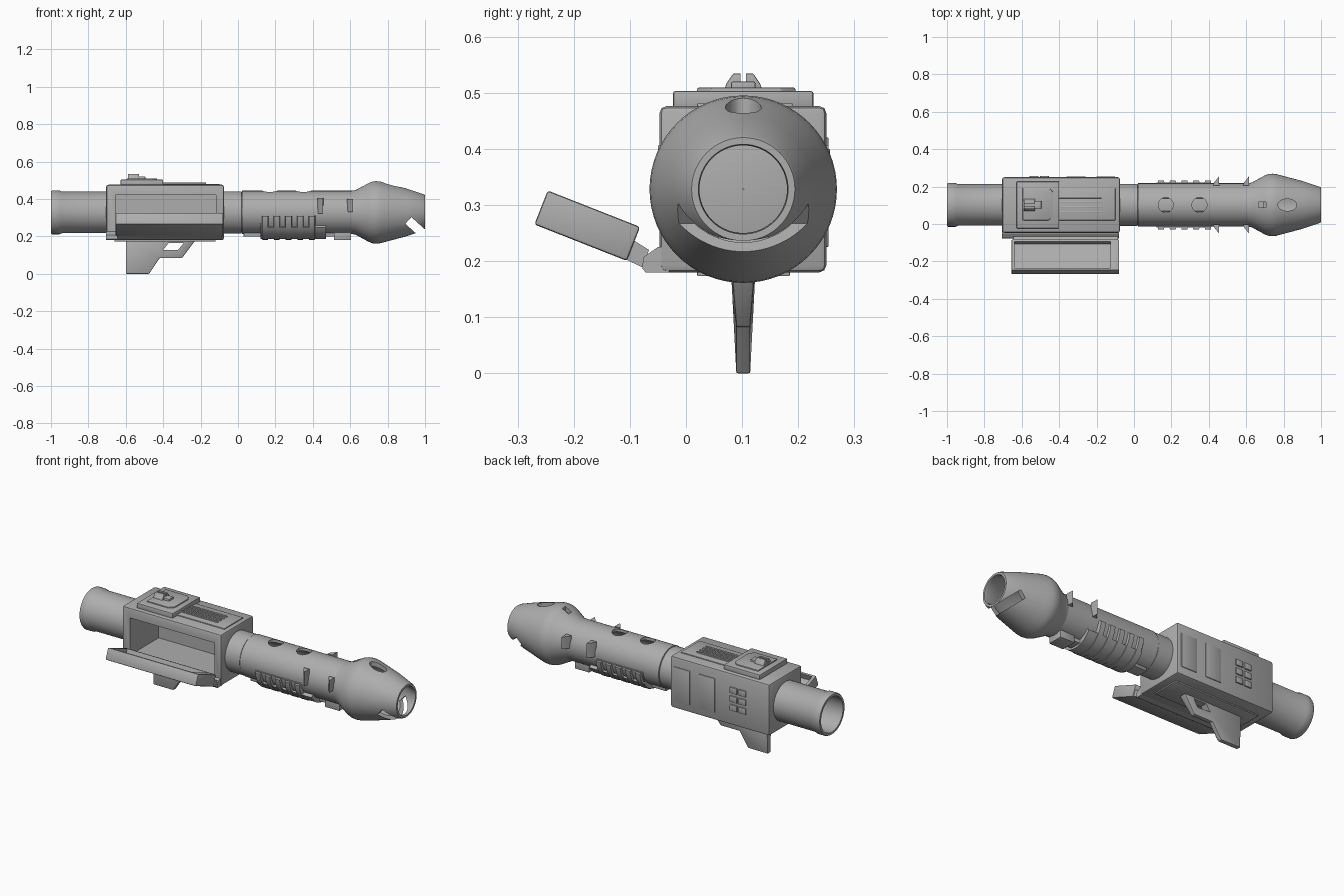
import bpy, bmesh, math
from mathutils import Matrix, Vector

if "Cube" in bpy.data.objects:
    bpy.data.objects.remove(bpy.data.objects["Cube"])

CY, CZ = 0.102, 0.328          # barrel axis
grey = bpy.data.materials.new("gunmetal_grey")
grey.diffuse_color = (0.42, 0.42, 0.42, 1)
grey.use_nodes = True
grey.node_tree.nodes["Principled BSDF"].inputs["Base Color"].default_value = grey.diffuse_color


def finish(name, bm, bevel=0.0):
    bmesh.ops.recalc_face_normals(bm, faces=bm.faces)
    me = bpy.data.meshes.new(name)
    bm.to_mesh(me)
    bm.free()
    ob = bpy.data.objects.new(name, me)
    bpy.context.collection.objects.link(ob)
    me.materials.append(grey)
    if bevel:
        m = ob.modifiers.new("bevel", 'BEVEL')
        m.width, m.segments, m.limit_method = bevel, 2, 'ANGLE'
        apply(ob, m)
    return ob


def apply(ob, mod):
    bpy.context.view_layer.objects.active = ob
    bpy.ops.object.modifier_apply(modifier=mod.name)


def box(name, x, y, z, bevel=0.0, rot=None):
    """Box from (min, max) pairs, optionally turned about its centre."""
    bm = bmesh.new()
    bmesh.ops.create_cube(bm, size=1)
    c = Vector((sum(x) / 2, sum(y) / 2, sum(z) / 2))
    m = Matrix.Translation(c) @ (rot or Matrix()) @ Matrix.Diagonal((x[1] - x[0], y[1] - y[0], z[1] - z[0], 1))
    bm.transform(m)
    return finish(name, bm, bevel)


def prism(name, pts, axis, lo, hi, bevel=0.0):
    """Extrude a profile: 'x' takes (y, z), 'y' takes (x, z), 'z' takes (x, y)."""
    bm = bmesh.new()
    place = {'x': lambda p, t: (t, p[0], p[1]), 'y': lambda p, t: (p[0], t, p[1]),
             'z': lambda p, t: (p[0], p[1], t)}[axis]
    a = [bm.verts.new(place(p, lo)) for p in pts]
    b = [bm.verts.new(place(p, hi)) for p in pts]
    n = len(pts)
    bm.faces.new(a)
    bm.faces.new(b)
    for i in range(n):
        bm.faces.new((a[i], a[(i + 1) % n], b[(i + 1) % n], b[i]))
    return finish(name, bm, bevel)


def lathe(name, prof, a0=0, a1=360, seg=64, zs=1.0):
    """Revolve a closed (x, r) profile about the barrel axis."""
    bm = bmesh.new()
    full = a1 - a0 == 360
    rings = []
    for i in range(seg if full else seg + 1):
        a = math.radians(a0 + (a1 - a0) * i / seg)
        rings.append([bm.verts.new((x, CY + r * math.cos(a), CZ + r * zs * math.sin(a))) for x, r in prof])
    n = len(prof)
    for i in range(seg):
        p, q = rings[i], rings[(i + 1) % len(rings)]
        for j in range(n):
            k = (j + 1) % n
            bm.faces.new((p[j], p[k], q[k], q[j]))
    if not full:
        bm.faces.new(rings[0])
        bm.faces.new(rings[-1])
    bmesh.ops.remove_doubles(bm, verts=bm.verts, dist=1e-5)
    return finish(name, bm)


def cut(ob, cutter):
    m = ob.modifiers.new("cut", 'BOOLEAN')
    m.operation, m.object, m.solver = 'DIFFERENCE', cutter, 'EXACT'
    apply(ob, m)
    bpy.data.objects.remove(cutter)


def round_cutter(x, rx, ry, z0, z1):
    pts = [(x + rx * math.cos(t * math.pi / 16), CY + ry * math.sin(t * math.pi / 16)) for t in range(32)]
    return prism("cutter", pts, 'z', z0, z1)


# rear tube, open at the back
lathe("rear_tube", [(-1, 0.1), (-1, 0.113), (-0.993, 0.117), (-0.955, 0.117), (-0.94, 0.111),
                    (-0.66, 0.111), (-0.66, 0.001), (-0.67, 0.001), (-0.67, 0.1)])

# front barrel with top vent holes
lathe("barrel_collar", [(-0.1, 0.001), (-0.1, 0.113), (0.018, 0.113), (0.02, 0.108), (0.02, 0.001)])
barrel = lathe("front_barrel", [(0.01, 0.1), (0.02, 0.108), (0.022, 0.116), (0.64, 0.116), (0.64, 0.1)])
for x in (0.17, 0.35):
    cut(barrel, round_cutter(x, 0.04, 0.04, 0.38, 0.6))

# flared muzzle with top opening, small slot and slanted gas slit
muzzle = lathe("muzzle", [(0.61, 0.1), (0.61, 0.116), (0.63, 0.12), (0.70, 0.158), (0.72, 0.165), (0.74, 0.167),
                          (0.76, 0.165), (0.79, 0.157), (0.9, 0.128), (0.99, 0.098), (1, 0.092), (1, 0.08),
                          (0.985, 0.078), (0.9, 0.105), (0.75, 0.14), (0.7, 0.13)])
cut(muzzle, round_cutter(0.82, 0.05, 0.032, 0.40, 0.6))
cut(muzzle, box("cutter", (0.665, 0.705), (0.087, 0.117), (0.455, 0.6)))
cut(muzzle, box("cutter", (0.885, 1.085), (-0.2, 0.4), (0.194, 0.242), rot=Matrix.Rotation(math.radians(42), 4, 'Y')))

# side fins, mirrored about the barrel axis
for x, h in ((0.44, 0.042), (0.6, 0.035)):
    for s in (-1, 1):
        prism("side_fin", [(x - 0.016, CY + s * 0.105), (x - 0.012, CY + s * 0.12), (x + 0.014, CY + s * 0.152),
                           (x + 0.016, CY + s * 0.105)], 'z', 0.364 - h, 0.364 + h)

# ribbed fore grip under the barrel
lathe("grip_shell", [(0.12, 0.1), (0.12, 0.121), (0.41, 0.121), (0.41, 0.1)], -174, -6, 32, 1.08)
lathe("grip_base", [(0.12, 0.1), (0.12, 0.13), (0.47, 0.13), (0.47, 0.1)], -145, -35, 24, 1.1)
for i in range(5):
    x = 0.145 + i * 0.0625
    lathe("grip_rib", [(x - 0.02, 0.11), (x - 0.015, 0.133), (x + 0.015, 0.133), (x + 0.02, 0.11)],
          -172, -8, 32, 1.1)
box("under_rail", (0.03, 0.56), (CY - 0.035, CY + 0.035), (0.198, 0.25), 0.004)
box("under_block", (0.512, 0.605), (CY - 0.045, CY + 0.045), (0.18, 0.247), 0.004)

# receiver box with a side chamber
receiver = box("receiver", (-0.705, -0.075), (-0.047, 0.25), (0.18, 0.476), 0.012)
cut(receiver, box("cutter", (-0.655, -0.117), (-0.1, 0.215), (0.205, 0.42)))
prism("receiver_ledge", [(-0.03, 0.18), (-0.072, 0.18), (-0.078, 0.187), (-0.076, 0.207), (-0.05, 0.225),
                         (-0.03, 0.225)], 'x', -0.705, -0.08)
box("belly_plate", (-0.66, -0.12), (0.02, 0.185), (0.173, 0.19), 0.002)

# open chamber door, tilted outward on its hinge
tilt = Matrix.Rotation(math.radians(-21.5), 4, 'X')
door = box("chamber_door", (-0.655, -0.08), (-0.2645, -0.0875), (0.2305, 0.2955), 0.005, tilt)
up = tilt @ Vector((0, 0, 0.03))
cut(door, box("cutter", (-0.638, -0.125), (-0.2515 + up.y, -0.1005 + up.y),
              (0.2305 + up.z, 0.2955 + up.z), rot=tilt))
prism("door_hinge", [(-0.11, 0.204), (-0.076, 0.188), (-0.066, 0.22), (-0.092, 0.236)], 'x', -0.645, -0.085)

# top plates and rear sight
box("sight_plate", (-0.628, -0.4), (-0.023, 0.227), (0.47, 0.503), 0.004)
prism("sight_pad", [(-0.595, 0.02), (-0.455, 0.02), (-0.432, 0.045), (-0.432, 0.17), (-0.455, 0.195),
                    (-0.595, 0.195)], 'z', 0.495, 0.509, 0.003)
sight = prism("rear_sight", [(0.066, 0.5), (0.072, 0.516), (0.084, 0.534), (0.12, 0.534), (0.132, 0.516),
                             (0.138, 0.5)], 'x', -0.588, -0.53, 0.002)
cut(sight, box("cutter", (-0.7, -0.4), (0.097, 0.107), (0.518, 0.6)))
box("sight_ramp", (-0.55, -0.495), (0.08, 0.124), (0.5, 0.52), 0.004)
box("vent_plate", (-0.41, -0.1), (0.02, 0.19), (0.47, 0.481), 0.002)
for i in range(4):
    y = 0.064 + i * 0.0265
    box("vent_rib", (-0.405, -0.17), (y - 0.006, y + 0.006), (0.475, 0.487), 0.003)

# far side panels and buttons
for x in (-0.2, -0.36):
    box("side_panel", (x, x + 0.1), (0.24, 0.254), (0.225, 0.42), 0.002)
for i in range(2):
    for j in range(3):
        x, z = -0.558 + i * 0.056, 0.265 + j * 0.05
        box("side_button", (x, x + 0.047), (0.24, 0.257), (z, z + 0.035), 0.003)

# trigger grip with finger guard, flared at the top
grip = prism("trigger_grip", [(-0.6, 0.2), (-0.6, 0.0), (-0.475, 0.0), (-0.42, 0.083), (-0.3, 0.083),
                              (-0.212, 0.2)], 'y', CY - 0.0125, CY + 0.0125, 0.003)
for v in grip.data.vertices:
    if v.co.z > 0.15:
        v.co.y = CY + (v.co.y - CY) * 1.8
cut(grip, prism("cutter", [(-0.4, 0.128), (-0.32, 0.128), (-0.29, 0.165), (-0.37, 0.165)], 'y', 0, 0.2))

# shading
bpy.ops.object.select_all(action='SELECT')
bpy.ops.object.shade_smooth_by_angle(angle=math.radians(32))
